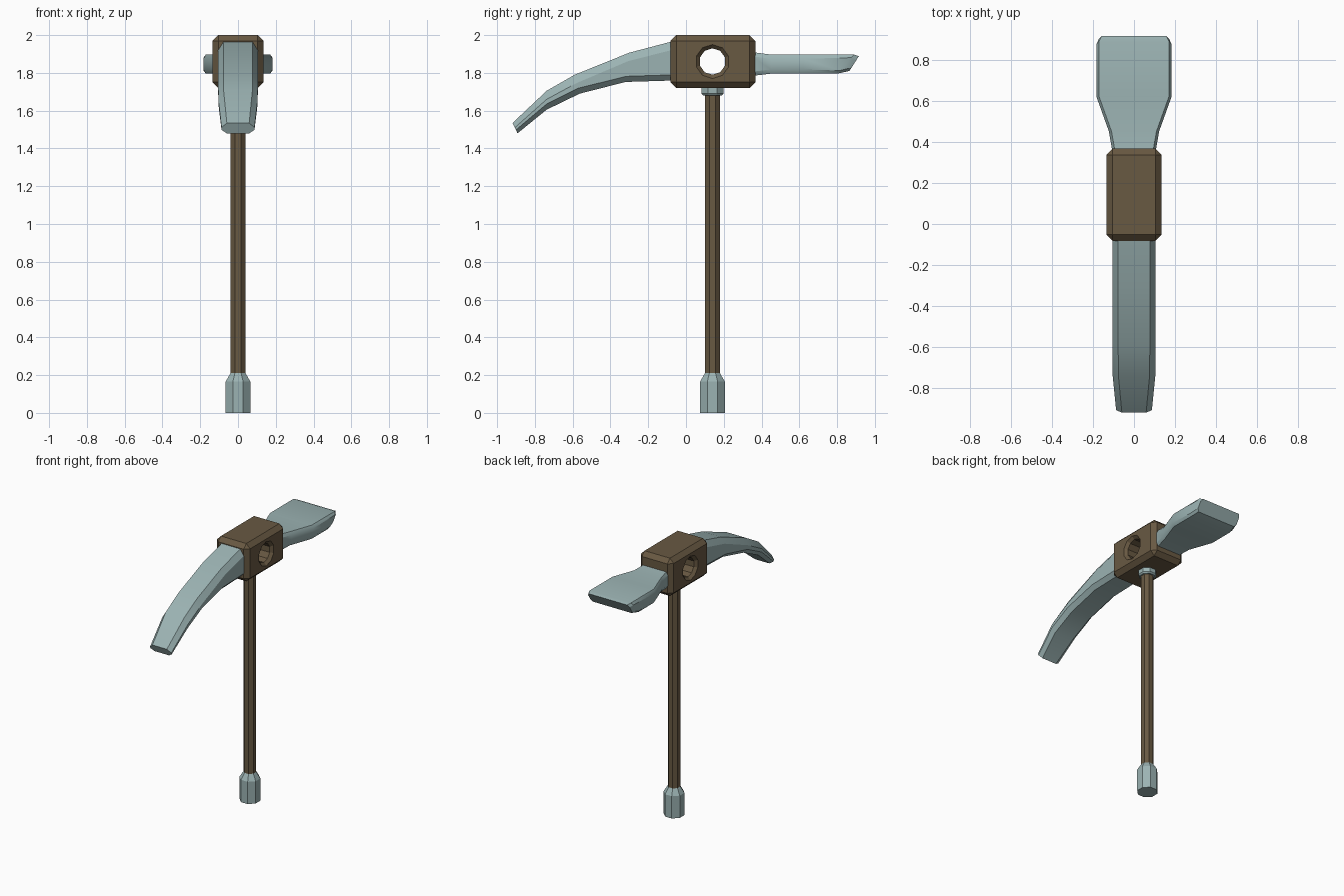
import bpy, bmesh, math

if "Cube" in bpy.data.objects:
    bpy.data.objects.remove(bpy.data.objects["Cube"])


def material(name, rgb):
    m = bpy.data.materials.new(name)
    m.diffuse_color = (*rgb, 1)
    m.use_nodes = True
    m.node_tree.nodes["Principled BSDF"].inputs["Base Color"].default_value = m.diffuse_color
    return m


WOOD = material("wood", (0.14, 0.10, 0.055))
STEEL = material("steel", (0.33, 0.45, 0.45))
HY, HZ = 0.14, 1.86          # handle axis y, eye height z


def loft(name, rings, mat, smooth=False):
    """Skin a list of equal-length point rings and cap both ends."""
    bm = bmesh.new()
    vs = [[bm.verts.new(p) for p in r] for r in rings]
    n = len(vs[0])
    for a, b in zip(vs, vs[1:]):
        for i in range(n):
            j = (i + 1) % n
            bm.faces.new((a[i], a[j], b[j], b[i]))
    bm.faces.new(vs[0])
    bm.faces.new(vs[-1])
    bmesh.ops.recalc_face_normals(bm, faces=bm.faces)
    me = bpy.data.meshes.new(name)
    bm.to_mesh(me)
    bm.free()
    ob = bpy.data.objects.new(name, me)
    bpy.context.collection.objects.link(ob)
    me.materials.append(mat)
    if smooth:
        bpy.ops.object.select_all(action='DESELECT')
        ob.select_set(True)
        bpy.context.view_layer.objects.active = ob
        bpy.ops.object.shade_smooth_by_angle(angle=math.radians(30))
    return ob


def octagon_post(name, profile, mat):
    """Upright eight-sided part from (half width, z) pairs."""
    rings = []
    for w, z in profile:
        r = w / math.cos(math.pi / 8)
        ang = [math.pi / 8 + k * math.pi / 4 for k in range(8)]
        rings.append([(r * math.cos(a), HY + r * math.sin(a), z) for a in ang])
    return loft(name, rings, mat)


def section(top, bottom, w, cx, ct, cb):
    """Chamfered cross-section between a top and a bottom (y, z) point."""
    def at(t):
        return [a + (b - a) * t for a, b in zip(top, bottom)]
    h = math.dist(top, bottom)
    half = [(w - cx, 0), (w, ct / h), (w, 1 - cb / h), (w - cx, 1)]
    pts = [(x, *at(t)) for x, t in half]
    return pts + [(-x, y, z) for x, y, z in reversed(pts)]


# handle, end grip and collar
octagon_post("handle", [(0.04, 0.19), (0.04, 1.73)], WOOD)
octagon_post("handle_foot", [(0.066, 0), (0.066, 0.165), (0.04, 0.21)], STEEL)
octagon_post("collar", [(0.05, 1.68), (0.058, 1.69), (0.058, 1.735)], STEEL)

# head block with chamfered edges
bpy.ops.mesh.primitive_cube_add(size=1, location=(0, 0.1425, HZ))
block = bpy.context.object
block.name = "head_block"
block.scale = (0.27, 0.45, 0.28)
bpy.ops.object.transform_apply(location=False, rotation=False, scale=True)
block.data.materials.append(WOOD)
bev = block.modifiers.new("chamfer", 'BEVEL')
bev.width, bev.segments = 0.031, 1

# cross hole with countersunk rims
hole = []
for x, r in [(-0.155, 0.11), (-0.115, 0.07), (0.115, 0.07), (0.155, 0.11)]:
    hole.append([(x, HY + r * math.cos(a), HZ + r * math.sin(a))
                 for a in [(k + 0.5) * math.pi / 5 for k in range(10)]])
cutter = loft("hole_cutter", hole, WOOD)
cutter.hide_render = True
cutter.hide_set(True)
cut = block.modifiers.new("hole", 'BOOLEAN')
cut.operation, cut.solver, cut.object = 'DIFFERENCE', 'EXACT', cutter

# curved pick arm
pick = [((-0.06, 1.97), (-0.06, 1.76), 0.105, 0.03),
        ((-0.30, 1.907), (-0.32, 1.752), 0.105, 0.03),
        ((-0.59, 1.79), (-0.563, 1.69), 0.105, 0.03),
        ((-0.738, 1.705), (-0.738, 1.605), 0.104, 0.03),
        ((-0.918, 1.535), (-0.892, 1.48), 0.087, 0.02)]
loft("pick_arm", [section(t, b, w, 0.028, min(0.045, math.dist(t, b) * 0.45), c)
                  for t, b, w, c in pick], STEEL, True)

# flat flared adze blade with slanted cutting edge
adze = [((0.35, 1.91), (0.35, 1.784), 0.105),
        ((0.45, 1.897), (0.45, 1.796), 0.122),
        ((0.62, 1.897), (0.62, 1.796), 0.183),
        ((0.89, 1.897), (0.80, 1.796), 0.183),
        ((0.915, 1.888), (0.865, 1.81), 0.17)]
loft("adze_blade", [section(t, b, w, 0.013, 0.022, 0.022)
                    for t, b, w in adze], STEEL, True)
